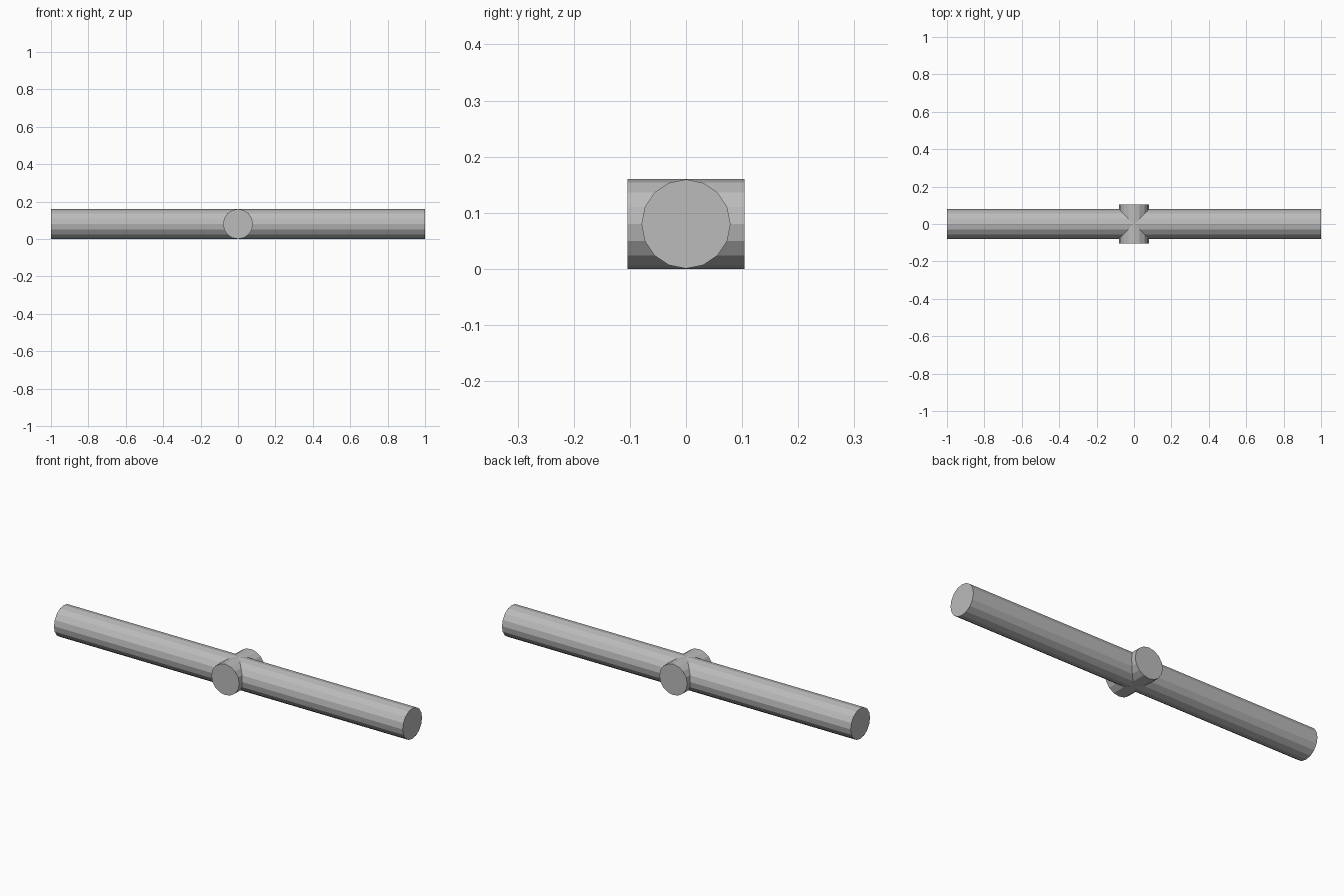
import bpy
from math import pi

if "Cube" in bpy.data.objects:
    bpy.data.objects.remove(bpy.data.objects["Cube"])

SIDES = 16
AXIS_Z = 0.08


def pipe(name, radius, length, rotation):
    bpy.ops.mesh.primitive_cylinder_add(vertices=SIDES, radius=radius, depth=length,
                                        location=(0, 0, AXIS_Z), rotation=rotation)
    obj = bpy.context.object
    obj.name = name
    bpy.ops.object.transform_apply(location=True, rotation=True, scale=True)
    return obj


# Short branch stubs across the middle
branch = pipe("branch_stubs", 0.08, 0.208, (pi / 2, 0, 0))

# Long main pipe, lying along x
main = pipe("main_pipe", 0.0794, 2.0, (0, pi / 2, 0))

# Weld both into one clean cross fitting
union = main.modifiers.new("join_branch", 'BOOLEAN')
union.operation = 'UNION'
union.solver = 'EXACT'
union.object = branch
bpy.context.view_layer.objects.active = main
bpy.ops.object.modifier_apply(modifier=union.name)
bpy.data.objects.remove(branch)
main.name = "cross_pipe"

# Dark grey metal
metal = bpy.data.materials.new("dark_grey")
metal.diffuse_color = (0.5, 0.5, 0.5, 1)
metal.use_nodes = True
metal.node_tree.nodes["Principled BSDF"].inputs["Base Color"].default_value = metal.diffuse_color
main.data.materials.clear()
main.data.materials.append(metal)
